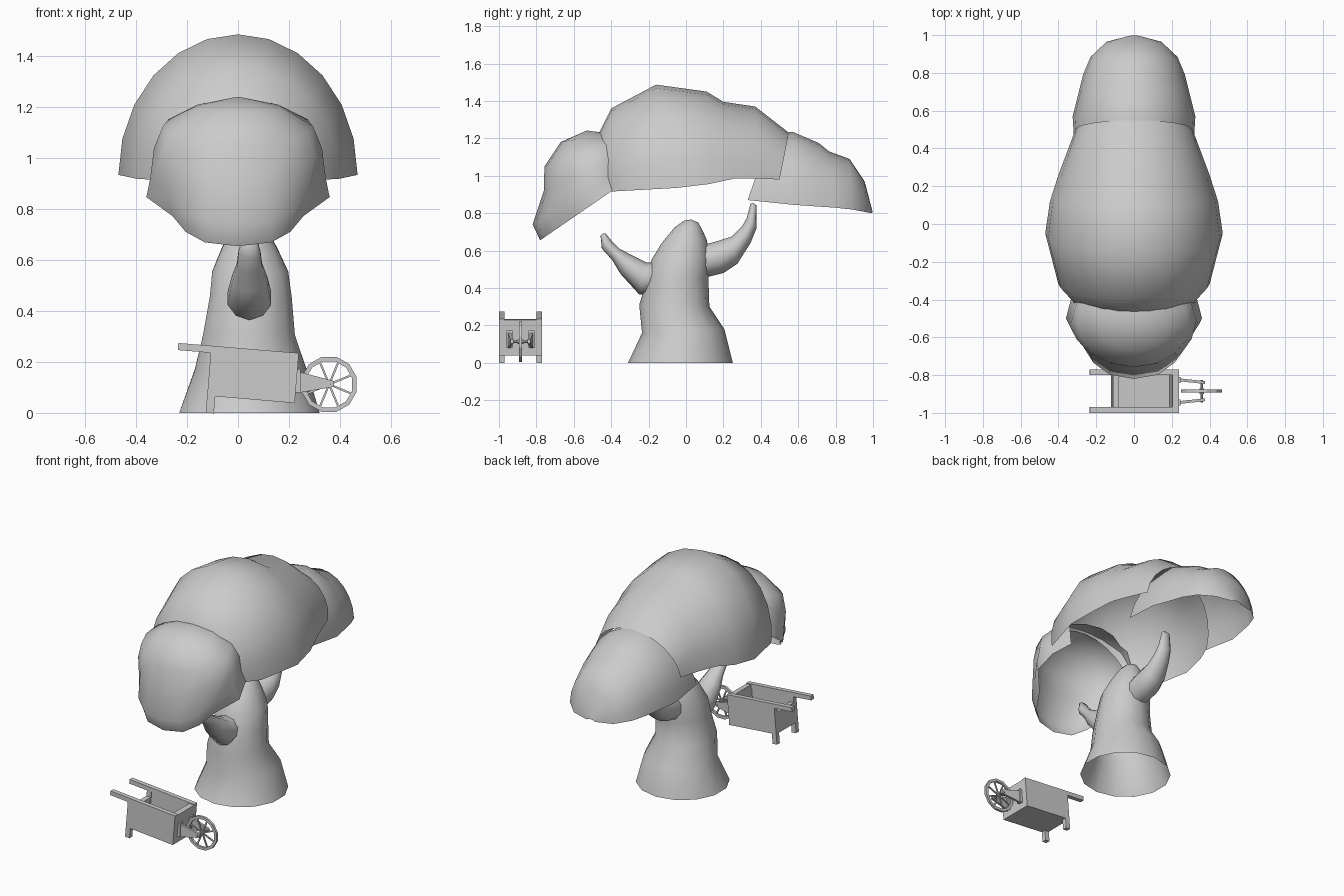
import bpy, bmesh, math
from mathutils import Matrix, Vector

if "Cube" in bpy.data.objects:
    bpy.data.objects.remove(bpy.data.objects["Cube"])


def finish(name, bm, smooth=False):
    bmesh.ops.recalc_face_normals(bm, faces=bm.faces)
    me = bpy.data.meshes.new(name)
    bm.to_mesh(me)
    bm.free()
    ob = bpy.data.objects.new(name, me)
    bpy.context.collection.objects.link(ob)
    if smooth:
        for p in me.polygons:
            p.use_smooth = True
    return ob


def loft(name, rings, apex, n=16, pinch=(), opening=None):
    """Rings are (y0, z0, y1, z1, half width, centre x): tilted ellipses closed by an apex."""
    bm = bmesh.new()
    rows = []
    for i, (y0, z0, y1, z1, w, xc) in enumerate(rings):
        row = []
        for k in range(n):
            a = 2 * math.pi * k / n
            c, s = math.cos(a), math.sin(a)
            if i < len(pinch) and c > 0:    # waist behind the front lobe
                s *= 1 - pinch[i] * math.sin(math.pi * c)
            t = (1 - c) / 2
            row.append(bm.verts.new((xc + w * s, y0 + (y1 - y0) * t, z0 + (z1 - z0) * t)))
        rows.append(row)
    for a, b in zip(rows, rows[1:]):
        for k in range(n):
            j = (k + 1) % n
            bm.faces.new((a[k], a[j], b[j], b[k]))
    tip = bm.verts.new(apex)
    for k in range(n):
        bm.faces.new((rows[-1][k], rows[-1][(k + 1) % n], tip))
    if opening:
        gone = [f for f in bm.faces if opening(f.calc_center_median())]
        bmesh.ops.delete(bm, geom=gone, context='FACES')
    return finish(name, bm, True)


def vault(name, arches, n=12):
    """Open shell through arches (rim y, rim z, crown y, crown z, half width)."""
    bm = bmesh.new()
    rows = []
    for yb, zb, yt, zt, w in arches:
        row = []
        for k in range(n + 1):
            a = math.pi * k / n
            t = math.sin(a)
            row.append(bm.verts.new((w * math.cos(a), yb + (yt - yb) * t, zb + (zt - zb) * t)))
        rows.append(row)
    for a, b in zip(rows, rows[1:]):
        for k in range(n):
            bm.faces.new((a[k], a[k + 1], b[k + 1], b[k]))
    return finish(name, bm, True)


def block(bm, x, y, z, y2=None, z2=None, mat=None):
    """Box from ranges; y2/z2 give the ranges at the far x end for a taper."""
    y2, z2 = y2 or y, z2 or z
    co = [(x[0], b, c) for b in y for c in z] + [(x[1], b, c) for b in y2 for c in z2]
    v = [bm.verts.new(mat @ Vector(c) if mat else c) for c in co]
    for f in ((0, 1, 3, 2), (4, 6, 7, 5), (0, 4, 5, 1), (2, 3, 7, 6), (0, 2, 6, 4), (1, 5, 7, 3)):
        bm.faces.new([v[i] for i in f])


# trunk, open at the ground
loft("trunk", [
    (-.31, 0, .25, 0, .283, .045), (-.235, .16, .205, .18, .225, .05),
    (-.25, .31, .125, .30, .185, .043), (-.205, .46, .12, .45, .165, .05),
    (-.185, .55, .13, .56, .153, .048), (-.13, .64, .11, .66, .11, .045),
    (-.06, .725, .085, .715, .07, .045), (-.01, .76, .065, .75, .035, .045)],
    (.045, .025, .766), n=14)

# branches
X = .045
loft("front_branch", [
    (-.16, .37, -.14, .54, .08, X), (-.25, .365, -.21, .535, .09, X),
    (-.35, .475, -.28, .57, .073, X), (-.395, .55, -.355, .61, .052, X),
    (-.45, .61, -.40, .655, .045, X), (-.457, .68, -.43, .692, .028, X)],
    (X, -.445, .692), n=10)
loft("back_branch", [
    (.08, .45, .06, .62, .08, X), (.20, .48, .165, .65, .09, X),
    (.275, .53, .245, .675, .075, X), (.345, .64, .30, .73, .055, X),
    (.377, .72, .325, .775, .045, X), (.378, .84, .345, .85, .028, X)],
    (X, .362, .855), n=10)

# canopy: three hollow shells, open below and where they overlap
vault("main_canopy", [
    (-.41, .915, -.47, 1.22, .32), (-.32, .92, -.40, 1.36, .40),
    (-.05, .935, -.16, 1.487, .47), (.12, .955, .11, 1.45, .445),
    (.26, .985, .20, 1.395, .40), (.38, .985, .37, 1.37, .355),
    (.50, .98, .55, 1.23, .31)])
vault("back_canopy", [
    (.33, .87, .45, 1.22, .31), (.57, .845, .57, 1.235, .325),
    (.71, .835, .71, 1.175, .29), (.79, .83, .765, 1.13, .27),
    (.885, .82, .875, 1.09, .23), (.965, .805, .955, .97, .145),
    (.995, .80, .997, .81, .03)])
loft("front_canopy", [
    (-.78, .655, -.22, 1.04, .36, 0), (-.82, .74, -.24, 1.10, .345, 0),
    (-.76, .92, -.27, 1.16, .33, 0), (-.757, 1.05, -.32, 1.20, .295, 0),
    (-.67, 1.18, -.40, 1.225, .17, 0)],
    (0, -.53, 1.242), pinch=(.24, .15),
    opening=lambda c: c.y > -.34 and c.z < 1.2)

# wheelbarrow tray, handles and legs, tipped slightly forward
P = Vector((0, -.885, .255))
tilt = Matrix.Translation(P) @ Matrix.Rotation(math.radians(4.8), 4, 'Y') @ Matrix.Translation(-P)
bm = bmesh.new()
block(bm, (-.105, .24), (-.985, -.785), (.058, .075), mat=tilt)
block(bm, (-.105, -.075), (-.975, -.795), (.058, .19), mat=tilt)
block(bm, (.205, .24), (-.975, -.795), (.058, .25), mat=tilt)
for y in ((-1, -.975), (-.795, -.77)):
    block(bm, (-.105, .24), y, (.058, .235), mat=tilt)
finish("barrow_tray", bm)
bm = bmesh.new()
for y in ((-1, -.97), (-.80, -.77)):
    block(bm, (-.235, .24), y, (.227, .255), mat=tilt)
    block(bm, (-.105, -.073), y, (-.009, .23), mat=tilt)
finish("barrow_handles_and_legs", bm)

# wheel forks with mounting plates, mirrored about the barrow centre
C = -.885
bm = bmesh.new()
for s in (-1, 1):
    block(bm, (.245, .375), (C + s * .052, C + s * .067), (.08, .16),
          y2=(C + s * .038, C + s * .053), z2=(.102, .126))
    block(bm, (.225, .246), (C + s * .043, C + s * .075), (.08, .172))
finish("wheel_forks", bm)

# wheel: twelve-sided rim, hub, axle and eight spokes
hub = Vector((.358, C, .112))
bm = bmesh.new()
loops = []
for k in range(12):
    a = 2 * math.pi * (k + .5) / 12
    d = Vector((math.cos(a), 0, math.sin(a)))
    loops.append([bm.verts.new(hub + d * r + Vector((0, h, 0)))
                  for r, h in ((.112, -.008), (.112, .008), (.094, .008), (.094, -.008))])
for k in range(12):
    a, b = loops[k], loops[(k + 1) % 12]
    for i in range(4):
        j = (i + 1) % 4
        bm.faces.new((a[i], a[j], b[j], b[i]))
for k in range(8):
    m = Matrix.Translation(hub) @ Matrix.Rotation(math.pi * (k / 4 + .125), 4, 'Y')
    block(bm, (.01, .096), (-.004, .004), (-.004, .004), mat=m)
for r, depth in ((.012, .03), (.007, .12)):
    bmesh.ops.create_cone(bm, cap_ends=True, segments=10, radius1=r, radius2=r, depth=depth,
                          matrix=Matrix.Translation(hub) @ Matrix.Rotation(math.pi / 2, 4, 'X'))
finish("wheel", bm)
